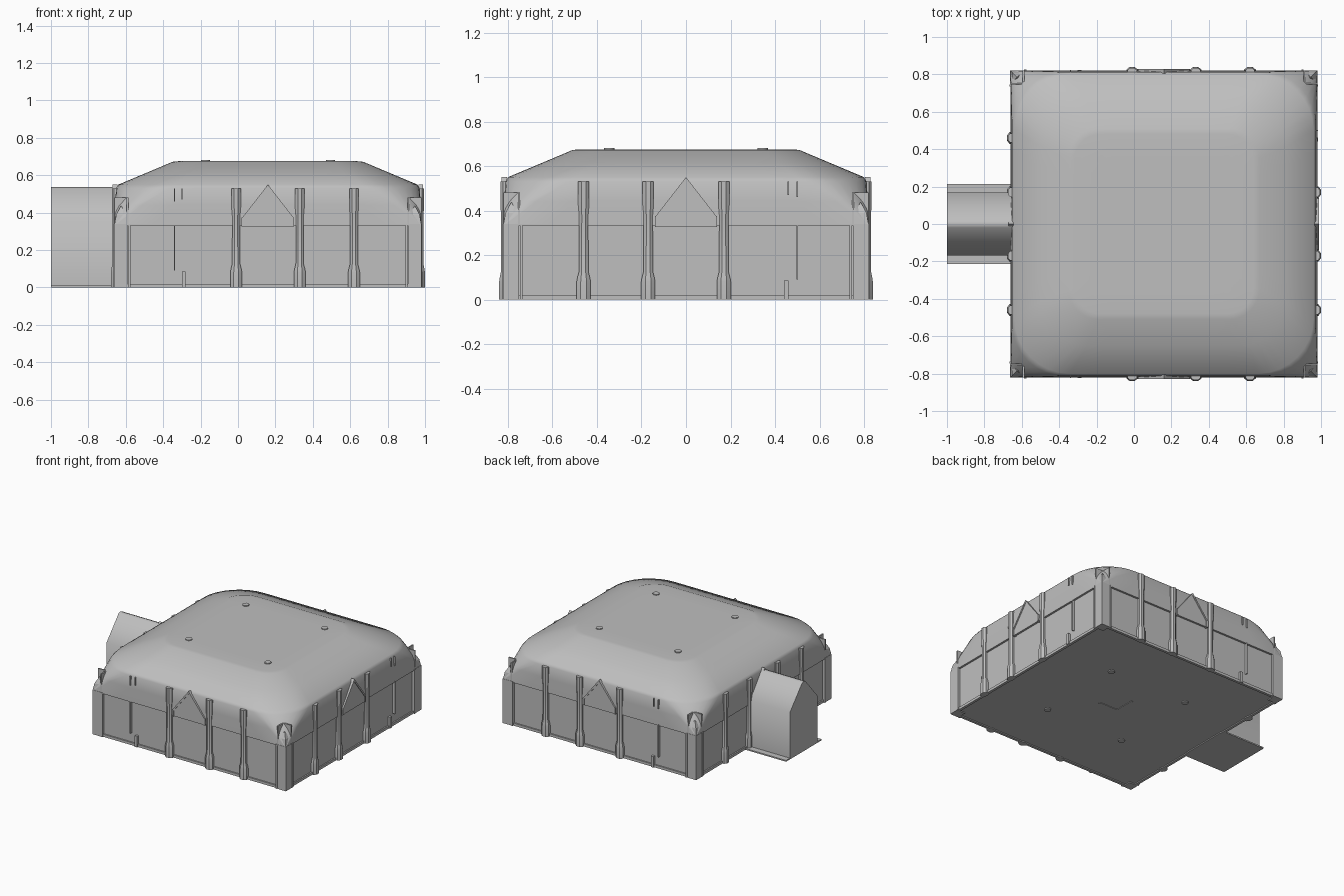
import bpy, bmesh, math
from mathutils import Matrix, Vector

if "Cube" in bpy.data.objects:
    bpy.data.objects.remove(bpy.data.objects["Cube"], do_unlink=True)

grey = bpy.data.materials.new("plain_grey")
grey.use_nodes = True
colour = (0.52, 0.52, 0.52, 1)
grey.diffuse_color = colour
grey.node_tree.nodes["Principled BSDF"].inputs["Base Color"].default_value = colour

CX = 0.16     # centre of the hall along x
HALF = 0.82   # half width of the hall
EAVE = 0.34


def finish(name, bm, matrix=None, smooth=None):
    bmesh.ops.recalc_face_normals(bm, faces=bm.faces)
    mesh = bpy.data.meshes.new(name)
    if matrix:
        bm.transform(matrix)
    bm.to_mesh(mesh)
    bm.free()
    mesh.materials.append(grey)
    ob = bpy.data.objects.new(name, mesh)
    bpy.context.collection.objects.link(ob)
    if smooth:
        bpy.ops.object.select_all(action="DESELECT")
        bpy.context.view_layer.objects.active = ob
        ob.select_set(True)
        bpy.ops.object.shade_smooth_by_angle(angle=math.radians(smooth))
    return ob


def box(name, low, high, matrix=None):
    low, high = Vector(low), Vector(high)
    bm = bmesh.new()
    size = Matrix.Diagonal((high - low).to_4d())
    size[3][3] = 1
    bmesh.ops.create_cube(bm, size=1, matrix=Matrix.Translation((low + high) / 2) @ size)
    return finish(name, bm, matrix)


def loft(name, rings, matrix=None, smooth=None):
    """Skin closed rings of equal length and cap both ends."""
    bm = bmesh.new()
    loops = [[bm.verts.new(p) for p in ring] for ring in rings]
    n = len(loops[0])
    for a, b in zip(loops, loops[1:]):
        for i in range(n):
            j = (i + 1) % n
            bm.faces.new((a[i], a[j], b[j], b[i]))
    bm.faces.new(loops[0])
    bm.faces.new(loops[-1])
    return finish(name, bm, matrix, smooth)


def rounded_square(half, radius, z, arc=8, side=8):
    points = []
    inner = half - radius
    for q in range(4):
        turn = Matrix.Rotation(q * math.pi / 2, 3, "Z")
        for i in range(side):
            points.append(turn @ Vector((half, inner * (2 * i / side - 1), z)))
        for i in range(arc):
            a = i / arc * math.pi / 2
            points.append(turn @ Vector((inner + radius * math.cos(a), inner + radius * math.sin(a), z)))
    return points


def panel(name, outline, y0, y1, matrix=None):
    return loft(name, [[(x, y, z) for x, z in outline] for y in (y0, y1)], matrix)


centre = Matrix.Translation((CX, 0, 0))


def side_matrix(q):
    """Moves a part built on the front side to side q, counted anticlockwise."""
    return centre @ Matrix.Rotation(q * math.pi / 2, 4, "Z")


# Hall walls, skirting and floor
box("hall_walls", (-0.805, -0.805, 0.008), (0.805, 0.805, EAVE), centre)
for q in range(4):
    box("skirting", (-0.815, -0.815, 0), (0.815, -0.795, 0.02), side_matrix(q))
    box("eave_strip", (-0.82, -0.82, EAVE - 0.008), (0.82, -0.80, EAVE), side_matrix(q))

# Pillow roof: steep lower band, sloping shoulder, flat top
roof_steps = [(0.82, 0.01, EAVE), (0.817, 0.14, 0.44), (0.812, 0.28, 0.53), (0.80, 0.30, 0.55),
              (0.65, 0.24, 0.613), (0.51, 0.16, 0.672), (0.48, 0.14, 0.675), (0.35, 0.1, 0.675)]
loft("roof", [rounded_square(*s) for s in roof_steps], centre, 70)

# Round studs on the roof and under the floor
for sx in (-1, 1):
    for sy in (-1, 1):
        for name, z in (("roof_stud", 0.677), ("floor_stud", 0.005)):
            bm = bmesh.new()
            place = Matrix.Translation((CX + sx * 0.335, sy * 0.345, z))
            bmesh.ops.create_cone(bm, cap_ends=True, segments=12, radius1=0.024,
                                  radius2=0.024, depth=0.009, matrix=place)
            finish(name, bm, smooth=40)

# Angle mark under the floor
box("floor_mark_x", (-0.05, -0.05, 0.004), (0.12, -0.035, 0.01), centre)
box("floor_mark_y", (-0.05, -0.05, 0.004), (-0.035, 0.12, 0.01), centre)


# Pillars with a thick foot and a wider head
def pillar(q, along):
    steps = [(0.034, 0), (0.034, 0.08), (0.030, 0.10), (0.023, 0.125),
             (0.022, 0.38), (0.027, 0.43), (0.027, 0.53)]
    rings = []
    for r, z in steps:
        ring = []
        for i in range(8):
            a = (i + 0.5) * math.pi / 4
            ring.append((along + r * math.cos(a), -0.815 + 0.79 * r * math.sin(a), z))
        rings.append(ring)
    loft("pillar", rings, side_matrix(q), 35)


pillar_places = [(-0.17, 0.17, 0.46), (-0.46, -0.17, 0.17),
                 (-0.46, -0.17, 0.17), (-0.46, -0.17, 0.17, 0.46)]
for q, places in enumerate(pillar_places):
    for along in places:
        pillar(q, along)

# Slivers of the sunken pillar on three sides
for q, s in ((0, -1), (1, 1), (2, 1)):
    m = side_matrix(q)
    for a, z0, z1 in ((0.50, 0.09, EAVE), (0.50, 0.46, 0.53), (0.46, 0.47, 0.53)):
        box("pillar_sliver", (s * a - 0.003, -0.824, z0), (s * a + 0.003, -0.80, z1), m)
    box("pillar_stub", (s * 0.45 - 0.01, -0.824, 0), (s * 0.45 + 0.01, -0.80, 0.085), m)

# Pointed gable in the middle of each side
gable = [(-0.135, 0.325), (0.135, 0.325), (0.135, 0.375), (0, 0.54), (-0.135, 0.375)]
for q in range(4):
    m = side_matrix(q)
    panel("gable_panel", gable, -0.825, -0.81, m)
    for s in (-1, 1):
        panel("gable_trim", [(s * 0.14, 0.37), (s * 0.125, 0.37), (0, 0.53), (0, 0.55)],
              -0.83, -0.805, m)
        box("gable_leg", (s * 0.1325 - 0.0075, -0.83, 0.325),
            (s * 0.1325 + 0.0075, -0.805, 0.375), m)

# Corner posts with pointed caps in front of two upright flaps
for q in range(4):
    m = side_matrix(q)
    box("corner_post", (0.75, -0.822, 0), (0.822, -0.75, EAVE), m)
    for a, b in (((0.735, -0.825), (0.747, -0.80)), ((0.80, -0.747), (0.825, -0.735))):
        box("corner_rib", (*a, 0), (*b, EAVE), m)
    cap = []
    for r, z in ((0.035, EAVE), (0.026, 0.39), (0.002, 0.435)):
        cap.append([(0.785 + u * r, -0.785 + v * r, z) for u, v in ((-1, -1), (1, -1), (1, 1), (-1, 1))])
    loft("corner_cap", cap, m)
    box("corner_flap_front", (0.745, -0.755, EAVE), (0.82, -0.745, 0.48), m)
    box("corner_flap_side", (0.745, -0.82, EAVE), (0.755, -0.745, 0.48), m)

# Porch with a pitched roof, and its ground plate
porch = [(-0.168, 0), (0.168, 0), (0.168, 0.36), (0.085, 0.455), (0.02, 0.53),
         (0, 0.537), (-0.02, 0.53), (-0.085, 0.455), (-0.168, 0.36)]
loft("porch", [[(x, y, z) for y, z in porch] for x in (-1, -0.63)], smooth=50)
box("porch_plate", (-1, -0.215, 0), (-0.64, 0.215, 0.01))
